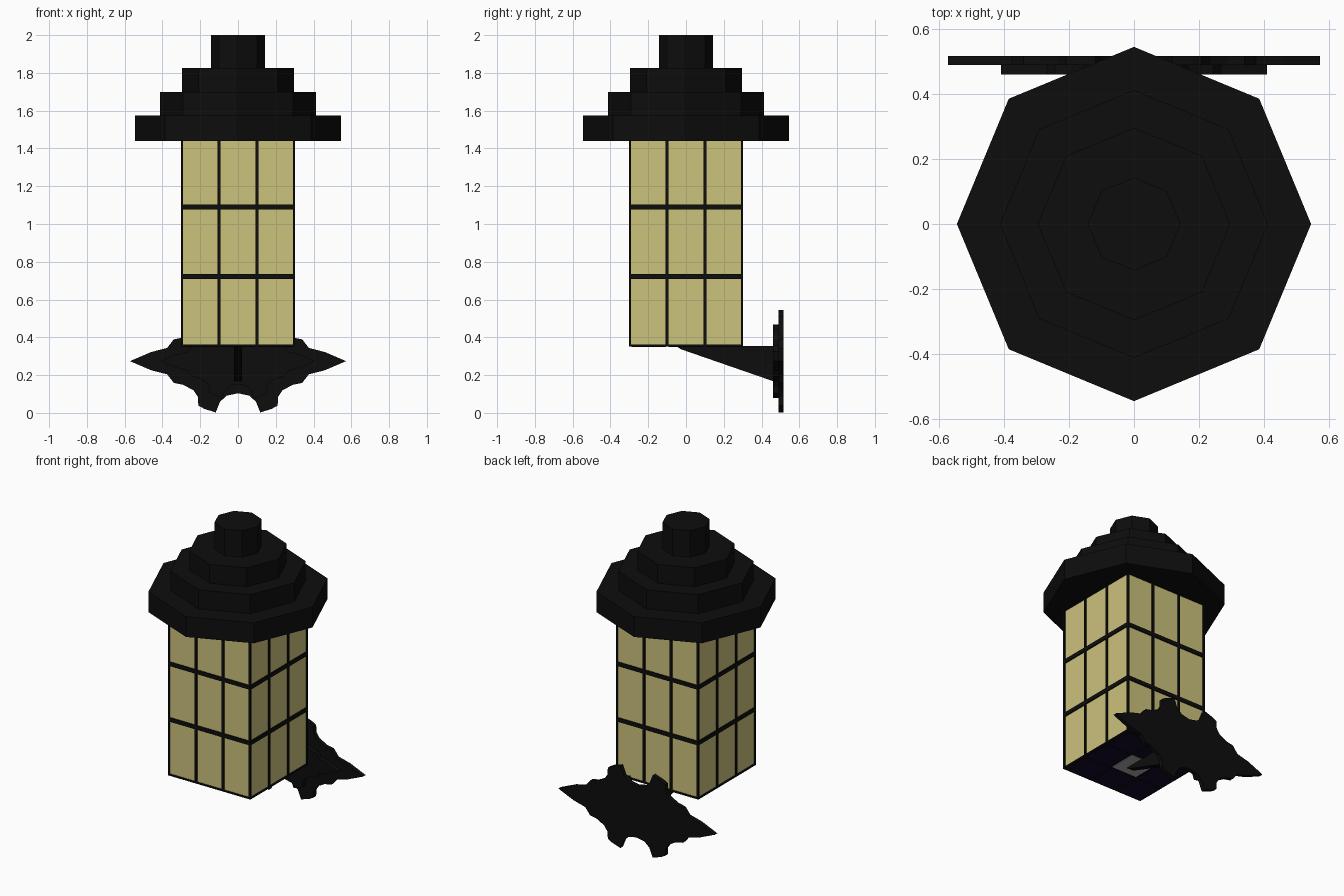
import bpy, bmesh, math
from mathutils import Matrix

if "Cube" in bpy.data.objects:
    bpy.data.objects.remove(bpy.data.objects["Cube"])


def material(name, rgb):
    m = bpy.data.materials.new(name)
    m.diffuse_color = (*rgb, 1)
    m.use_nodes = True
    m.node_tree.nodes["Principled BSDF"].inputs["Base Color"].default_value = m.diffuse_color
    return m


BLACK = material("black_metal", (0.004, 0.004, 0.004))
GLASS = material("warm_glass", (0.60, 0.54, 0.20))
NAVY = material("dark_navy", (0.006, 0.002, 0.02))
GREY = material("grey_glass", (0.4, 0.4, 0.4))


def finish(name, bm, mat):
    bmesh.ops.recalc_face_normals(bm, faces=bm.faces)
    me = bpy.data.meshes.new(name)
    bm.to_mesh(me)
    bm.free()
    me.materials.append(mat)
    ob = bpy.data.objects.new(name, me)
    bpy.context.collection.objects.link(ob)
    return ob


def add_box(bm, x0, x1, y0, y1, z0, z1, rot=0):
    m = (Matrix.Rotation(rot, 4, 'Z')
         @ Matrix.Translation(((x0 + x1) / 2, (y0 + y1) / 2, (z0 + z1) / 2))
         @ Matrix.Diagonal((x1 - x0, y1 - y0, z1 - z0, 1)))
    bmesh.ops.create_cube(bm, size=1, matrix=m)


def box(name, mat, *dims):
    bm = bmesh.new()
    add_box(bm, *dims)
    return finish(name, bm, mat)


def prism(name, mat, pts, axis, depth):
    # flat outline extruded along the axis vector
    bm = bmesh.new()
    face = bm.faces.new([bm.verts.new(p) for p in pts])
    out = bmesh.ops.extrude_face_region(bm, geom=[face])
    new = [g for g in out["geom"] if isinstance(g, bmesh.types.BMVert)]
    bmesh.ops.translate(bm, verts=new, vec=[a * depth for a in axis])
    return finish(name, bm, mat)


# stepped octagonal roof
tiers = [(0.545, 1.44, 1.575), (0.412, 1.575, 1.70),
         (0.296, 1.70, 1.825), (0.143, 1.825, 2.0)]
for i, (r, z0, z1) in enumerate(tiers):
    ring = [(r * math.cos(k * math.pi / 4), r * math.sin(k * math.pi / 4), z0)
            for k in range(8)]
    prism(f"roof_tier_{i + 1}", BLACK, ring, (0, 0, 1), z1 - z0)

# glass body
box("glass_panes", GLASS, -0.294, 0.294, -0.294, 0.294, 0.36, 1.44)

# window bars repeated on the four sides
bm = bmesh.new()
for s in range(4):
    a = s * math.pi / 2
    for x in (-0.1, 0.1):
        add_box(bm, x - 0.008, x + 0.008, -0.302, -0.292, 0.36, 1.44, a)
    for z in (0.722, 1.09):
        add_box(bm, -0.3, 0.3, -0.302, -0.292, z - 0.013, z + 0.013, a)
    add_box(bm, -0.302, -0.29, -0.302, -0.29, 0.36, 1.44, a)
finish("window_bars", bm, BLACK)

# floor of the lantern with its grid and grey middle pane
box("floor_rim", BLACK, -0.302, 0.302, -0.302, 0.302, 0.352, 0.362)
bm = bmesh.new()
for i in (-1, 0, 1):
    for j in (-1, 0, 1):
        if i or j:
            add_box(bm, i * 0.197 - 0.092, i * 0.197 + 0.092,
                    j * 0.197 - 0.092, j * 0.197 + 0.092, 0.348, 0.354)
finish("floor_panels", bm, NAVY)
box("floor_middle_pane", GREY, -0.092, 0.092, -0.092, 0.092, 0.348, 0.354)

# tapered support arm
prism("support_arm", BLACK,
      [(-0.02, -0.05, 0.353), (-0.02, 0.47, 0.353),
       (-0.02, 0.47, 0.165), (-0.02, -0.03, 0.338)], (1, 0, 0), 0.04)

# ornate wall plate: one quarter outline mirrored both ways
quarter = [(0.572, 0), (0.46, 0.048), (0.375, 0.07), (0.34, 0.115),
           (0.29, 0.125), (0.235, 0.155), (0.212, 0.19), (0.21, 0.235),
           (0.18, 0.252), (0.118, 0.272), (0.095, 0.215), (0.06, 0.183),
           (0, 0.17)]


def plate_outline(scale, y):
    half = quarter + [(-x, z) for x, z in quarter[-2::-1]]
    loop = half + [(x, -z) for x, z in half[-2:0:-1]]
    return [(x * scale, y, 0.274 + z * scale) for x, z in loop]


prism("wall_plate", BLACK, plate_outline(1, 0.49), (0, 1, 0), 0.027)
prism("wall_plate_inner", BLACK, plate_outline(0.715, 0.46), (0, 1, 0), 0.03)
